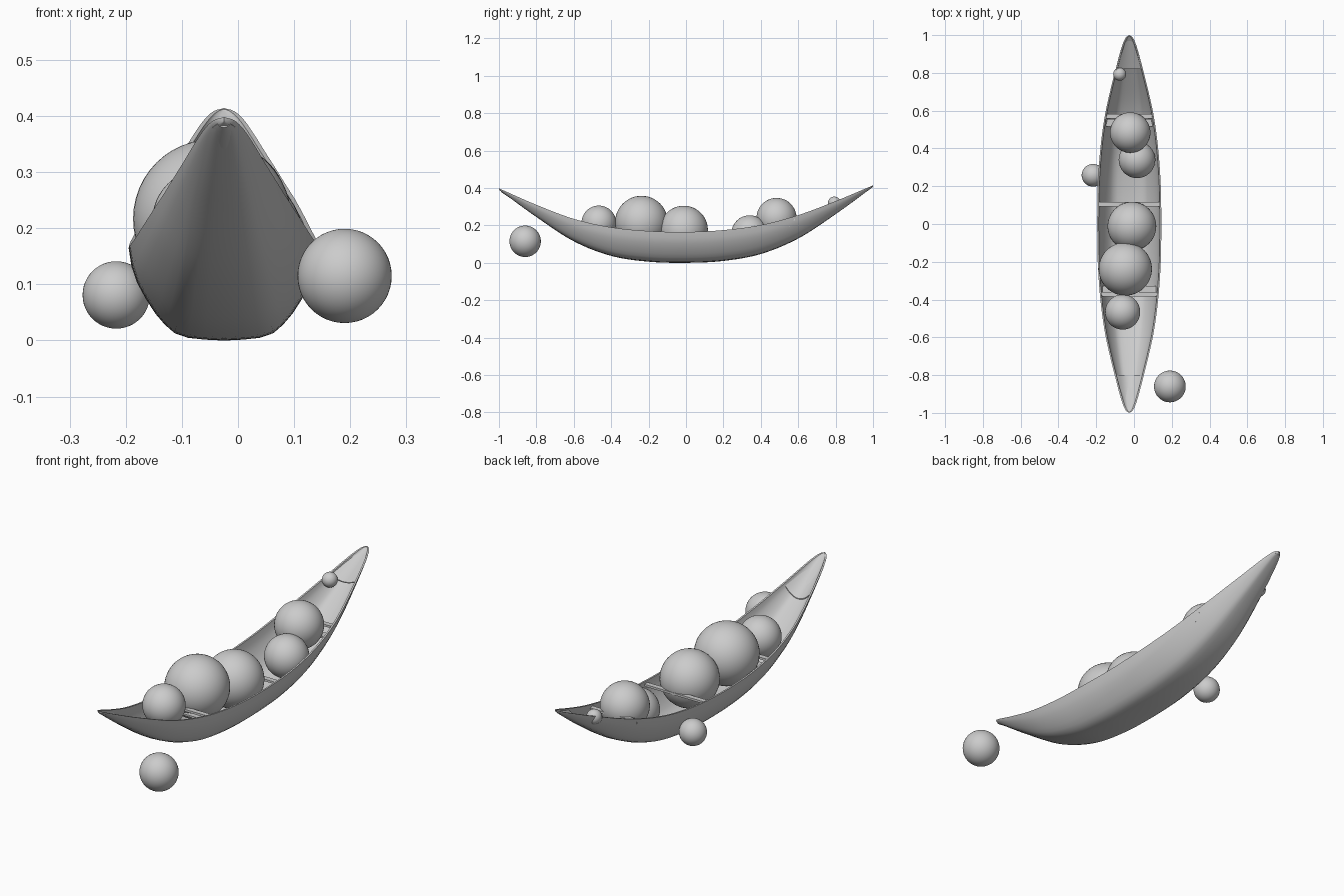
import bpy, bmesh, math
from mathutils import Vector

if "Cube" in bpy.data.objects:
    bpy.data.objects.remove(bpy.data.objects["Cube"])

grey = bpy.data.materials.new("light grey")
grey.use_nodes = True
colour = (0.6, 0.6, 0.6, 1)
grey.diffuse_color = colour
grey.node_tree.nodes["Principled BSDF"].inputs["Base Color"].default_value = colour

CX = -0.025          # hull centre line
SKIN = 0.008         # hull thickness


def curve(points):
    """Smooth function through (position, value) points."""
    def slope(i):
        a, b = points[max(i - 1, 0)], points[min(i + 1, len(points) - 1)]
        return (b[1] - a[1]) / (b[0] - a[0])

    def value(p):
        i = 0
        while i < len(points) - 2 and p > points[i + 1][0]:
            i += 1
        (x0, v0), (x1, v1) = points[i], points[i + 1]
        h = x1 - x0
        t = min(max((p - x0) / h, 0), 1)
        return (v0 * (1 + 2 * t) * (1 - t) ** 2 + slope(i) * h * t * (1 - t) ** 2
                + v1 * t * t * (3 - 2 * t) + slope(i + 1) * h * t * t * (t - 1))
    return value


rim = curve([(-1, .398), (-.8, .31), (-.6, .235), (-.4, .19), (-.2, .17), (0, .165),
             (.2, .175), (.4, .202), (.6, .255), (.8, .33), (1, .414)])
keel = curve([(-1, .39), (-.8, .245), (-.6, .115), (-.4, .037), (-.2, .006), (0, 0),
              (.2, .01), (.4, .047), (.6, .13), (.8, .26), (1, .406)])
half = curve([(0, .17), (.2, .167), (.4, .153), (.57, .13), (.7, .102), (.82, .072),
              (.9, .051), (.96, .032), (.99, .016), (1, 0)])
# half section: share of the depth -> share of the half width
section = [(1, 0), (.97, .2), (.91, .38), (.82, .55), (.72, .71), (.62, .83),
           (.52, .92), (.38, .97), (.2, .99), (0, 1)]
section = section + [(-w, d) for w, d in reversed(section[:-1])]


def finish(name, bm, smooth=True):
    bmesh.ops.remove_doubles(bm, verts=bm.verts, dist=0.0002)
    bmesh.ops.recalc_face_normals(bm, faces=bm.faces)
    mesh = bpy.data.meshes.new(name)
    bm.to_mesh(mesh)
    bm.free()
    mesh.materials.append(grey)
    ob = bpy.data.objects.new(name, mesh)
    bpy.context.collection.objects.link(ob)
    if smooth:
        bpy.ops.object.select_all(action='DESELECT')
        ob.select_set(True)
        bpy.context.view_layer.objects.active = ob
        bpy.ops.object.shade_smooth_by_angle(angle=math.radians(40))
    return ob


def loft(name, rows, caps=False):
    """Skin closed rings of points."""
    bm = bmesh.new()
    rings = [[bm.verts.new(p) for p in row] for row in rows]
    n = len(rings[0])
    for a, b in zip(rings, rings[1:]):
        for i in range(n):
            j = (i + 1) % n
            bm.faces.new((a[i], a[j], b[j], b[i]))
    if caps:
        bm.faces.new(rings[0])
        bm.faces.new(rings[-1])
    return finish(name, bm)


# Hull: outer skin, rim and inner skin in one ring per station
def hull_ring(y):
    w, top, low = half(abs(y)), rim(y), keel(y)
    wi = max(w - SKIN, 0)
    low_in = min(low + SKIN, top - .001)
    outer = [(CX + s * w, y, top - d * (top - low)) for s, d in section]
    inner = [(CX + s * wi, y, top - d * (top - low_in)) for s, d in reversed(section)]
    return outer + inner


loft("canoe_hull", [hull_ring(math.sin(math.pi * (k / 80 - .5))) for k in range(81)])


# End decks: dished plates between the rims
def deck(name, start, sag_start, sag_end):
    rows = []
    for k in range(15):
        t = k / 14
        y = start + (math.copysign(.99, start) - start) * t
        w = max(half(abs(y)) - SKIN / 2, .001)
        sag = sag_start + (sag_end - sag_start) * t
        us = [i / 6 - 1 for i in range(13)]
        upper = [(CX + u * w, y, rim(y) - .004 - sag * (1 - u * u)) for u in us]
        rows.append(upper + [(x, yy, z - .004) for x, yy, z in reversed(upper)])
    loft(name, rows, caps=True)


deck("stern_deck", .82, .02, .004)
deck("bow_deck", -.8, .05, .006)


# Cross bars and seats
def plank(name, y, depth, thick, drop, reach):
    bm = bmesh.new()
    bmesh.ops.create_cube(bm, size=1)
    bmesh.ops.scale(bm, verts=bm.verts,
                    vec=(2 * half(abs(y)) * reach, depth, thick))
    bmesh.ops.translate(bm, verts=bm.verts, vec=Vector((CX, y, rim(y) - drop)))
    finish(name, bm, smooth=False)


for name, y in (("front_thwart", -.372), ("middle_thwart", .105), ("rear_thwart", .57)):
    plank(name, y, .024, .01, .015, .97)
plank("front_seat", -.35, .045, .008, .04, .9)
plank("rear_seat", .535, .04, .008, .04, .9)

# Balls in and around the canoe: centre and radius
balls = {
    "bow_ball": (-.06, -.466, .213, .093),
    "largest_ball": (-.046, -.238, .217, .141),
    "middle_ball": (-.011, -.012, .176, .129),
    "low_rear_ball": (.016, .34, .157, .097),
    "high_rear_ball": (-.02, .484, .24, .107),
    "small_stern_ball": (-.076, .793, .32, .034),
    "left_loose_ball": (.19, -.86, .115, .084),
    "right_loose_ball": (-.217, .258, .081, .06),
}
for name, (x, y, z, r) in balls.items():
    bm = bmesh.new()
    bmesh.ops.create_uvsphere(bm, u_segments=48, v_segments=24, radius=r)
    bmesh.ops.translate(bm, verts=bm.verts, vec=(x, y, z))
    finish(name, bm)
